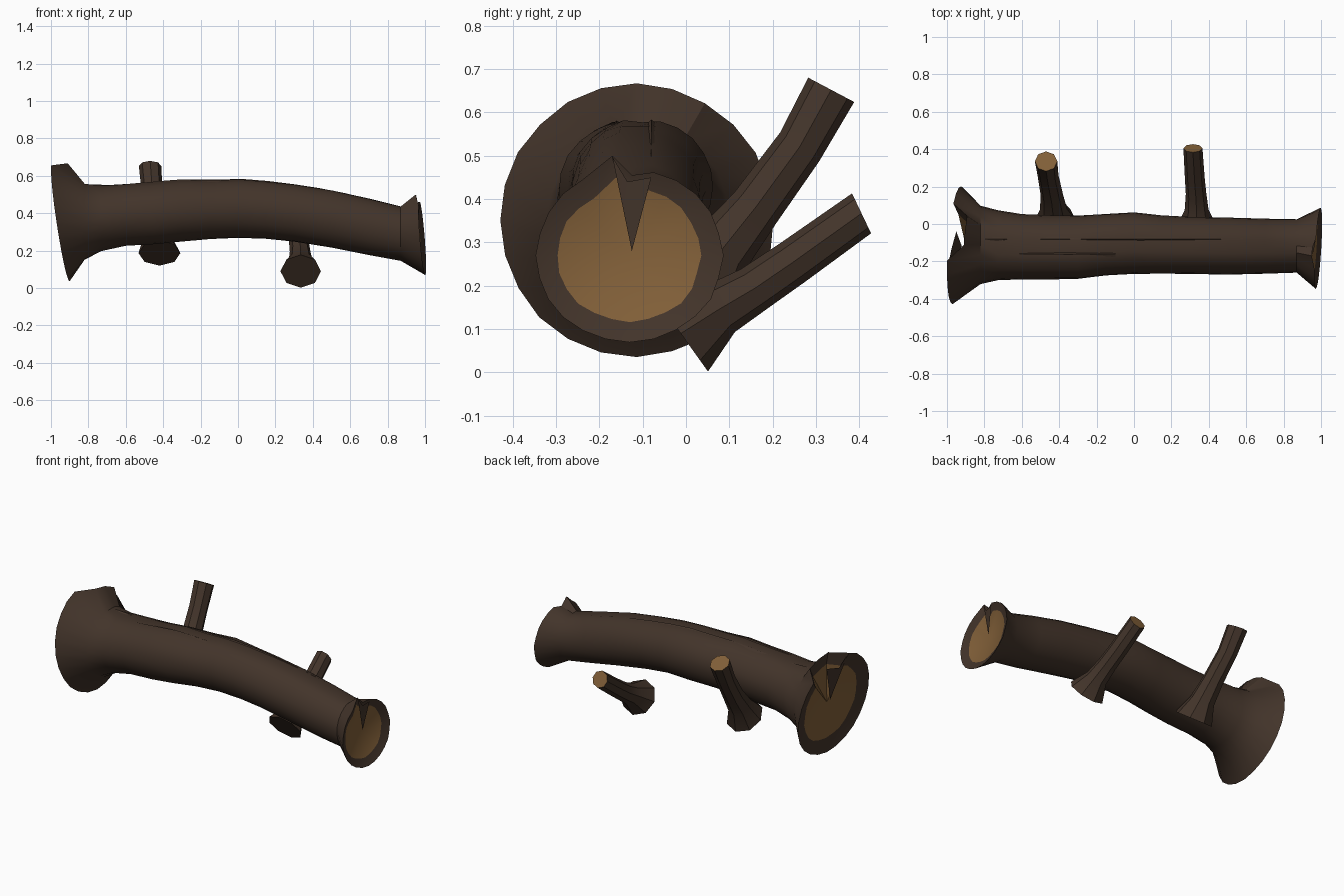
import bpy, math, random
from mathutils import Vector

if "Cube" in bpy.data.objects:
    bpy.data.objects.remove(bpy.data.objects["Cube"])
random.seed(4)


def material(name, rgb):
    m = bpy.data.materials.new(name)
    m.diffuse_color = (*rgb, 1)
    m.use_nodes = True
    m.node_tree.nodes["Principled BSDF"].inputs["Base Color"].default_value = m.diffuse_color
    return m


BARK = material("bark brown", (0.055, 0.034, 0.023))
WOOD = material("cut wood tan", (0.22, 0.115, 0.04))


def make(name, verts, faces, mats, angle=30):
    me = bpy.data.meshes.new(name)
    me.from_pydata([tuple(v) for v in verts], [], faces)
    me.materials.append(BARK)
    me.materials.append(WOOD)
    me.polygons.foreach_set("material_index", mats)
    ob = bpy.data.objects.new(name, me)
    bpy.context.collection.objects.link(ob)
    bpy.context.view_layer.objects.active = ob
    ob.select_set(True)
    bpy.ops.object.mode_set(mode='EDIT')
    bpy.ops.mesh.select_all(action='SELECT')
    bpy.ops.mesh.normals_make_consistent(inside=False)
    bpy.ops.object.mode_set(mode='OBJECT')
    bpy.ops.object.shade_smooth_by_angle(angle=math.radians(angle))
    ob.select_set(False)
    return ob


def loft(name, rings, start, end, mats_end, angle=30):
    """Skin a list of rings, closing both ends with fans to a centre point."""
    n = len(rings[0])
    verts = [v for r in rings for v in r] + [start, end]
    faces, mats = [], []
    for k in range(len(rings) - 1):
        for i in range(n):
            j = (i + 1) % n
            faces.append((k*n + i, k*n + j, (k+1)*n + j, (k+1)*n + i))
            mats.append(0)
    s, last = len(verts) - 2, (len(rings) - 1) * n
    for i in range(n):
        j = (i + 1) % n
        faces += [(s, j, i), (s + 1, last + i, last + j)]
        mats += mats_end
    return make(name, verts, faces, mats, angle)


# ---- trunk: stations of x, y min, y max, z min, z max
N = 24
STATIONS = [(-0.82, -.32, .10, .15, .565), (-0.73, -.302, .075, .20, .553),
            (-0.6, -.295, .053, .228, .56), (-0.45, -.295, .045, .236, .57),
            (-0.3, -.295, .045, .25, .583), (-0.15, -.275, .055, .262, .58),
            (0, -.266, .063, .268, .586), (0.15, -.265, .045, .263, .575),
            (0.3, -.266, .037, .248, .557), (0.5, -.27, .035, .215, .528),
            (0.7, -.265, .03, .175, .483), (0.87, -.26, .026, .147, .44)]


def ring(y0, y1, z0, z1, xf, jit=0.0, groove=0.0):
    pts = []
    for i in range(N):
        a = 2 * math.pi * i / N
        k = 1 + random.uniform(-jit, jit)
        if i == 6:
            k -= groove
        y = (y0 + y1)/2 + k*(y1 - y0)/2*math.cos(a)
        z = (z0 + z1)/2 + k*(z1 - z0)/2*math.sin(a)
        pts.append(Vector((xf(y, z, i), y, z)))
    return pts


def left_x(y, z, i):       # tilted, split flare on the thick end
    return -.948 - .15*(z - .35) + .07*(y + .115) + (.085 if 4 <= i <= 6 else 0)


def right_x(y, z, i):      # tilted flare on the thin end
    return .985 + .06*(y + .12) - .08*(z - .28)


rim_l = ring(-.43, .203, .037, .665, left_x, .008)
rim_r = ring(-.345, .085, .07, .47, right_x, .012)
rim_r[7] = Vector((.95, -.17, .50))
rim_r[6] = Vector((.955, -.125, .455))


def lip(c, rim, scale, depth, jit):
    return [c + (p - c)*(scale + random.uniform(-jit, jit)) + Vector((depth, 0, 0)) for p in rim]


cl, cr = Vector((-.94, -.115, .35)), Vector((.98, -.128, .27))
in_l = lip(cl, rim_l, .74, .02, .015)
in_r = lip(cr, rim_r, .77, -.02, .015)
body = [ring(*s[1:], lambda y, z, i, x=s[0]: x, .012, .05) for s in STATIONS]
loft("log_trunk", [in_l, rim_l] + body + [rim_r, in_r],
     cl + Vector((.04, 0, 0)), cr - Vector((.04, 0, 0)), [1, 1])


# ---- dark split running from the rim into each cut end
def crack(name, a, b, mid, tip):
    make(name, [Vector(p) for p in (a, b, mid, tip)], [(0, 2, 3), (2, 1, 3)], [0, 0])


crack("thin_end_crack", (.953, -.17, .498), (.972, -.08, .45), (.962, -.135, .44), (.955, -.125, .28))
crack("thick_end_crack", (-.99, -.2, .648), (-.95, -.04, .60), (-.975, -.13, .58), (-.92, -.12, .37))

# ---- bark ridges along the top of the trunk
for name, x0, x1, y in (("bark_ridge_long", -.7, -.1, -.155), ("bark_ridge_back", -.8, .85, -.075)):
    v, f = [], []
    for t in range(13):
        x = x0 + (x1 - x0)*t/12
        k = max(i for i, s in enumerate(STATIONS) if s[0] <= x)
        p, q = STATIONS[k], STATIONS[min(k + 1, len(STATIONS) - 1)]
        u = (x - p[0])/max(q[0] - p[0], 1e-6)
        z = p[4] + (q[4] - p[4])*u - .008
        h = .007 * math.sin(math.pi*t/12)
        v += [(x, y - .022, z - .008), (x, y - .005, z + h), (x, y + .02, z - .01)]
        if t:
            b = 3*t
            f += [(b - 3, b, b + 1, b - 2), (b - 2, b + 1, b + 2, b - 1)]
    make(name, v, f, [0]*len(f))


# ---- branch stubs: path points with direction (y, z) and radius
def branch(name, path, sides=8):
    rings = []
    for x, y, z, dy, dz, r in path:
        d = Vector((0, dy, dz)).normalized()
        up = Vector((0, -d.z, d.y))
        rings.append([Vector((x, y, z)) + r*(Vector((1, 0, 0))*math.cos(a) + up*math.sin(a))
                      for a in [2*math.pi*(i + .5*(sides % 2))/sides for i in range(sides)]])
    mid = [sum(r, Vector())/sides for r in (rings[0], rings[-1])]
    loft(name, rings, mid[0], mid[1], [0, 1], 25)


branch("branch_low", [(.335, -.012, .09, .42, .30, .108), (.335, .075, .145, .42, .31, .064),
                      (.332, .16, .195, .42, .33, .055), (.325, .245, .253, .4, .3, .053),
                      (.315, .405, .367, .42, .2, .051)])
branch("branch_high", [(-.42, .017, .187, .6, .8, .112), (-.43, .08, .28, .6, .8, .072),
                       (-.44, .16, .38, .6, .8, .060), (-.46, .262, .52, .6, .8, .056),
                       (-.47, .335, .652, .45, .85, .060)])
